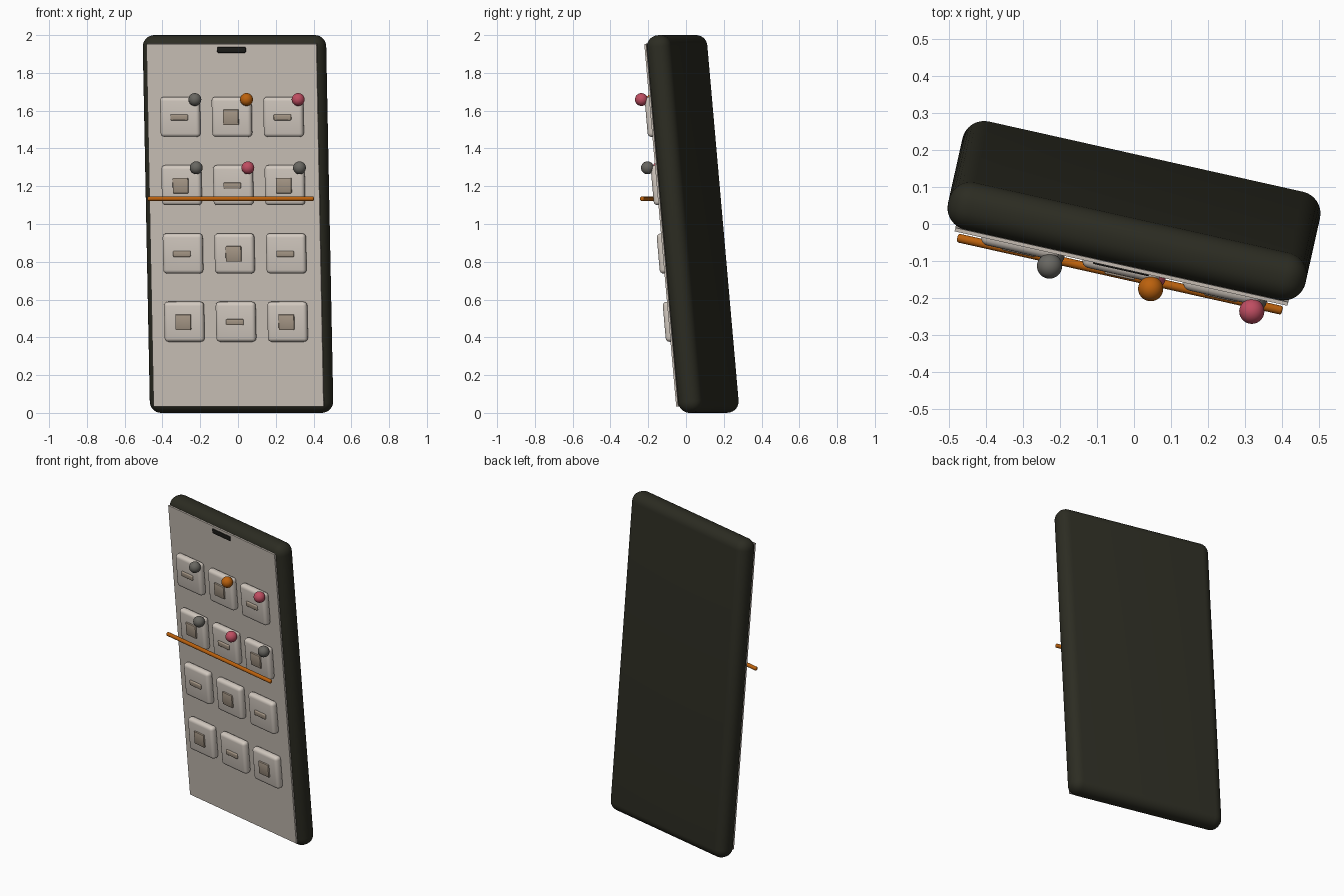
import bpy, bmesh, math
from mathutils import Matrix, Vector

if "Cube" in bpy.data.objects:
    bpy.data.objects.remove(bpy.data.objects["Cube"])

# Whole device leans forward and is turned a little to its right
POSE = (Matrix.Translation((0, 0.036, 1.0))
        @ Matrix.Rotation(-0.22, 4, 'Z') @ Matrix.Rotation(0.09, 4, 'X'))


def material(name, color):
    m = bpy.data.materials.new(name)
    m.use_nodes = True
    m.diffuse_color = (*color, 1)
    bsdf = m.node_tree.nodes["Principled BSDF"]
    bsdf.inputs["Base Color"].default_value = (*color, 1)
    bsdf.inputs["Roughness"].default_value = 0.6
    return m


DARK = material("dark olive", (0.025, 0.025, 0.016))
PANEL = material("warm grey", (0.60, 0.54, 0.48))
KEY = material("pale grey", (0.64, 0.58, 0.52))
SYMBOL = material("taupe", (0.38, 0.31, 0.24))
BLACK = material("near black", (0.012, 0.012, 0.010))
ORANGE = material("burnt orange", (0.50, 0.12, 0.004))
PINK = material("rose", (0.52, 0.075, 0.12))
GREY = material("mid grey", (0.14, 0.135, 0.12))


def finish(name, bm, center, mat):
    mesh = bpy.data.meshes.new(name)
    bm.to_mesh(mesh)
    bm.free()
    mesh.materials.append(mat)
    obj = bpy.data.objects.new(name, mesh)
    bpy.context.collection.objects.link(obj)
    obj.matrix_world = POSE @ Matrix.Translation(center)
    bpy.ops.object.select_all(action='DESELECT')
    obj.select_set(True)
    bpy.context.view_layer.objects.active = obj
    bpy.ops.object.shade_smooth_by_angle(angle=math.radians(35))
    return obj


def box(name, center, size, mat, radius=0.0, segments=4):
    bm = bmesh.new()
    bmesh.ops.create_cube(bm, size=1)
    bmesh.ops.scale(bm, vec=Vector(size), verts=bm.verts)
    if radius:
        bmesh.ops.bevel(bm, geom=bm.edges[:], offset=radius, segments=segments,
                        profile=0.5, affect='EDGES')
    return finish(name, bm, center, mat)


def ball(name, center, radius, mat):
    bm = bmesh.new()
    bmesh.ops.create_uvsphere(bm, u_segments=32, v_segments=16, radius=radius)
    return finish(name, bm, center, mat)


def rod(name, center, radius, length, mat):
    bm = bmesh.new()
    bmesh.ops.create_cone(bm, cap_ends=True, segments=20, radius1=radius,
                          radius2=radius, depth=length,
                          matrix=Matrix.Rotation(math.pi / 2, 4, 'Y'))
    caps = [e for f in bm.faces if len(f.verts) > 4 for e in f.edges]
    bmesh.ops.bevel(bm, geom=caps, offset=radius * 0.5, segments=3,
                    profile=0.5, affect='EDGES')
    return finish(name, bm, center, mat)


# Casing, front panel and speaker slot
box("casing", (0, 0, 0), (0.99, 0.13, 2.007), DARK, 0.06, 8)
box("front_panel", (0, -0.069, 0), (0.922, 0.01, 1.928), PANEL)
box("speaker_slot", (0, -0.074, 0.932), (0.155, 0.012, 0.03), BLACK, 0.004, 2)

# Keys with alternating square and dash symbols, badges on the upper rows
badges = [[GREY, ORANGE, PINK], [GREY, PINK, GREY]]
for row in range(4):
    z = 0.578 - 0.363 * row
    for col in range(3):
        x = 0.28 * (col - 1)
        tag = f"{row + 1}_{col + 1}"
        box("key_" + tag, (x, -0.095, z), (0.215, 0.048, 0.212), KEY, 0.02)
        if (row + col) % 2:
            box("square_symbol_" + tag, (x, -0.122, z),
                (0.084, 0.014, 0.082), SYMBOL, 0.004, 2)
        else:
            box("dash_symbol_" + tag, (x, -0.122, z),
                (0.095, 0.014, 0.032), SYMBOL, 0.006, 3)
        if row < len(badges):
            ball("badge_" + tag, (x + 0.09, -0.136, z + 0.096), 0.034,
                 badges[row][col])

# Thin rod floating across the front
rod("cross_rod", (0, -0.163, 0.149), 0.012, 0.90, ORANGE)
